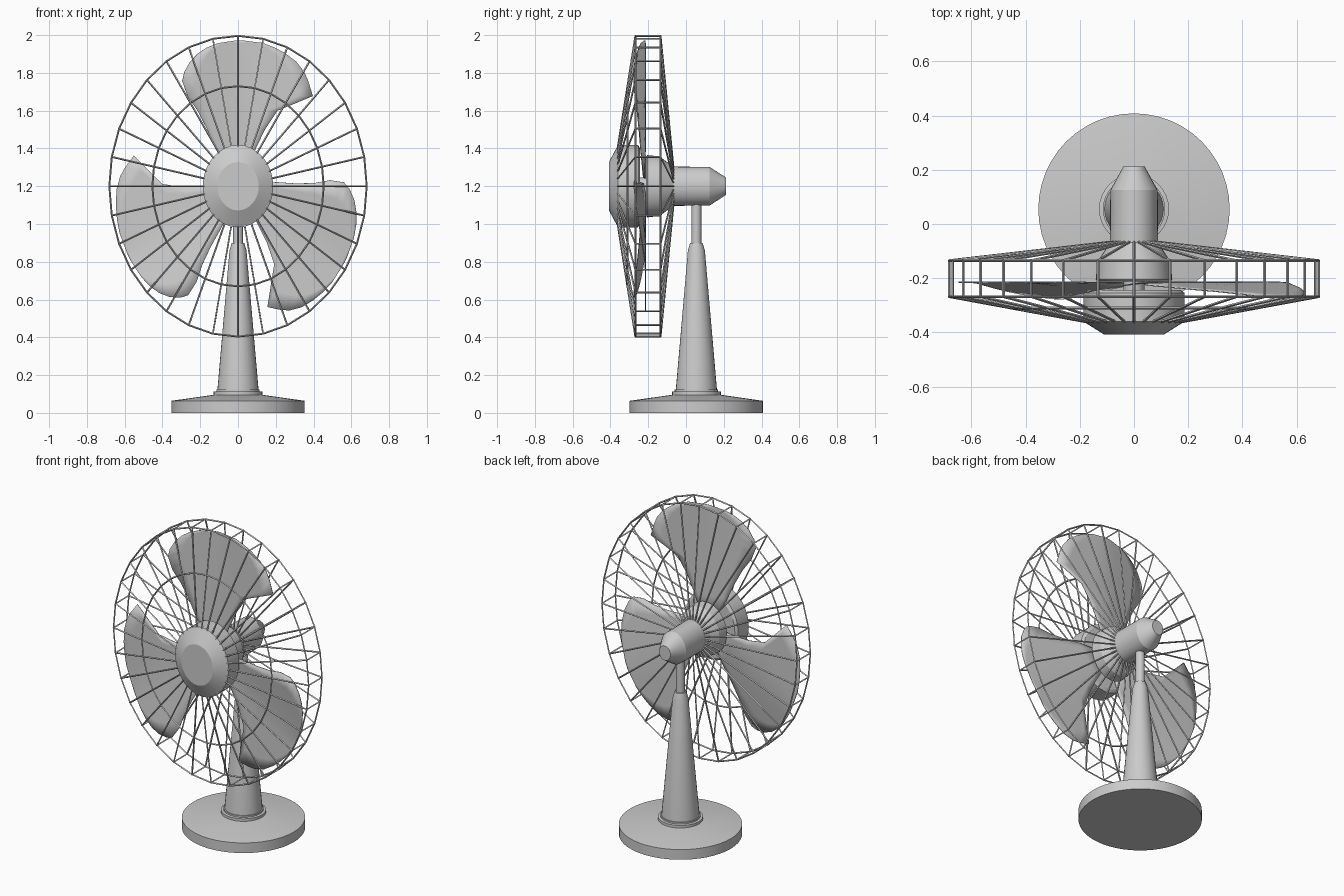
import bpy, bmesh, math
from mathutils import Vector, Matrix

if "Cube" in bpy.data.objects:
    bpy.data.objects.remove(bpy.data.objects["Cube"])

SX = 0.856            # the whole fan head is slightly narrower than tall
HEAD_Z = 1.2          # height of the fan axis
STAND_Y = 0.055       # the stand sits a little behind the centre
SPOKES = 32

grey = bpy.data.materials.new("light_grey")
grey.diffuse_color = (0.6, 0.6, 0.6, 1)
grey.use_nodes = True
grey.node_tree.nodes["Principled BSDF"].inputs["Base Color"].default_value = grey.diffuse_color


def finish(name, bm, smooth=True):
    bmesh.ops.recalc_face_normals(bm, faces=bm.faces)
    me = bpy.data.meshes.new(name)
    bm.to_mesh(me)
    bm.free()
    me.materials.append(grey)
    ob = bpy.data.objects.new(name, me)
    bpy.context.collection.objects.link(ob)
    if smooth:
        bpy.ops.object.select_all(action='DESELECT')
        ob.select_set(True)
        bpy.context.view_layer.objects.active = ob
        bpy.ops.object.shade_smooth_by_angle(angle=math.radians(25))
    return ob


def lathe(name, profile, place, sides=32):
    """Closed solid of (radius, distance) rings; place maps (a, b, distance) to a point."""
    bm = bmesh.new()
    rings = []
    for r, d in profile:
        rings.append([bm.verts.new(place(r * math.cos(2 * math.pi * i / sides),
                                         r * math.sin(2 * math.pi * i / sides), d))
                      for i in range(sides)])
    for lo, hi in zip(rings, rings[1:]):
        for i in range(sides):
            j = (i + 1) % sides
            bm.faces.new((lo[i], lo[j], hi[j], hi[i]))
    bm.faces.new(rings[0])
    bm.faces.new(rings[-1])
    return finish(name, bm)


def upright(a, b, d):
    return (a, STAND_Y + b, d)


def head(a, b, d):
    return (a * SX, d, HEAD_Z + b)


# Stand: round foot, collar, tapered column and thin neck
lathe("base", [(0.353, 0), (0.353, 0.064), (0.12, 0.097)], upright, 48)
lathe("collar", [(0.129, 0.09), (0.129, 0.112), (0.115, 0.114), (0.115, 0.124)], upright)
lathe("column", [(0.11, 0.11), (0.045, 0.86), (0.033, 0.9)], upright)
lathe("neck", [(0.026, 0.88), (0.026, 1.15)], upright)

# Head: motor housing, shaft and front cap
lathe("motor", [(0.155, -0.212), (0.165, -0.205), (0.158, -0.14), (0.104, -0.068),
                (0.102, 0.125), (0.046, 0.212)], head)
lathe("shaft", [(0.045, -0.25), (0.045, -0.2)], head, 16)
lathe("front_cap", [(0.128, -0.408), (0.218, -0.36), (0.218, -0.254), (0.2, -0.243)], head)


# Blades: rows of (height, left edge, right edge), with the left edge bent forward
ROWS = [(0.04, -0.04, 0.04), (0.2, -0.14, 0.11), (0.3, -0.19, 0.167), (0.4, -0.25, 0.245),
        (0.477, -0.312, 0.463), (0.557, -0.345, 0.435), (0.605, -0.332, 0.41),
        (0.66, -0.296, 0.36), (0.705, -0.245, 0.29), (0.735, -0.19, 0.225),
        (0.758, -0.12, 0.155), (0.772, -0.01, 0.03)]
COLS = 8


def blade(name, angle):
    bm = bmesh.new()
    c, s = math.cos(angle), math.sin(angle)
    grid = []
    for v, left, right in ROWS:
        row = []
        for k in range(COLS + 1):
            u = left + (right - left) * k / COLS
            y = -0.215 - 0.062 * max(0.0, (0.05 - u) / 0.395) ** 1.2
            row.append(bm.verts.new(head(u * c - v * s, u * s + v * c, y)))
        grid.append(row)
    for a, b in zip(grid, grid[1:]):
        for k in range(COLS):
            bm.faces.new((a[k], a[k + 1], b[k + 1], b[k]))
    ob = finish(name, bm)
    mod = ob.modifiers.new("thickness", 'SOLIDIFY')
    mod.thickness = 0.004
    mod.offset = 0


for n in range(3):
    blade(f"blade_{n + 1}", n * 2 * math.pi / 3)


# Wire guard made of thin four-sided rods
def rod(bm, p, q, r=0.005):
    d = q - p
    m = Matrix.Translation((p + q) / 2) @ d.to_track_quat('Z', 'Y').to_matrix().to_4x4()
    bmesh.ops.create_cone(bm, cap_ends=True, segments=4, radius1=r, radius2=r,
                          depth=d.length + r, matrix=m)


def wire_point(r, y, i):
    a = 2 * math.pi * i / SPOKES
    return Vector(head(r * math.cos(a), r * math.sin(a), y))


def wires(name, spokes, rings):
    bm = bmesh.new()
    for i in range(SPOKES):
        for (r0, y0), (r1, y1) in spokes:
            rod(bm, wire_point(r0, y0, i), wire_point(r1, y1, i))
        for r, y in rings:
            rod(bm, wire_point(r, y, i), wire_point(r, y, i + 1))
    finish(name, bm, smooth=False)


FRONT_RIM, BACK_RIM = (0.796, -0.268), (0.796, -0.135)
wires("front_guard", [(FRONT_RIM, (0.2, -0.362))], [FRONT_RIM, (0.53, -0.31)])
wires("rear_guard", [(BACK_RIM, (0.095, -0.066))], [BACK_RIM])
wires("guard_rungs", [(FRONT_RIM, BACK_RIM)], [])
